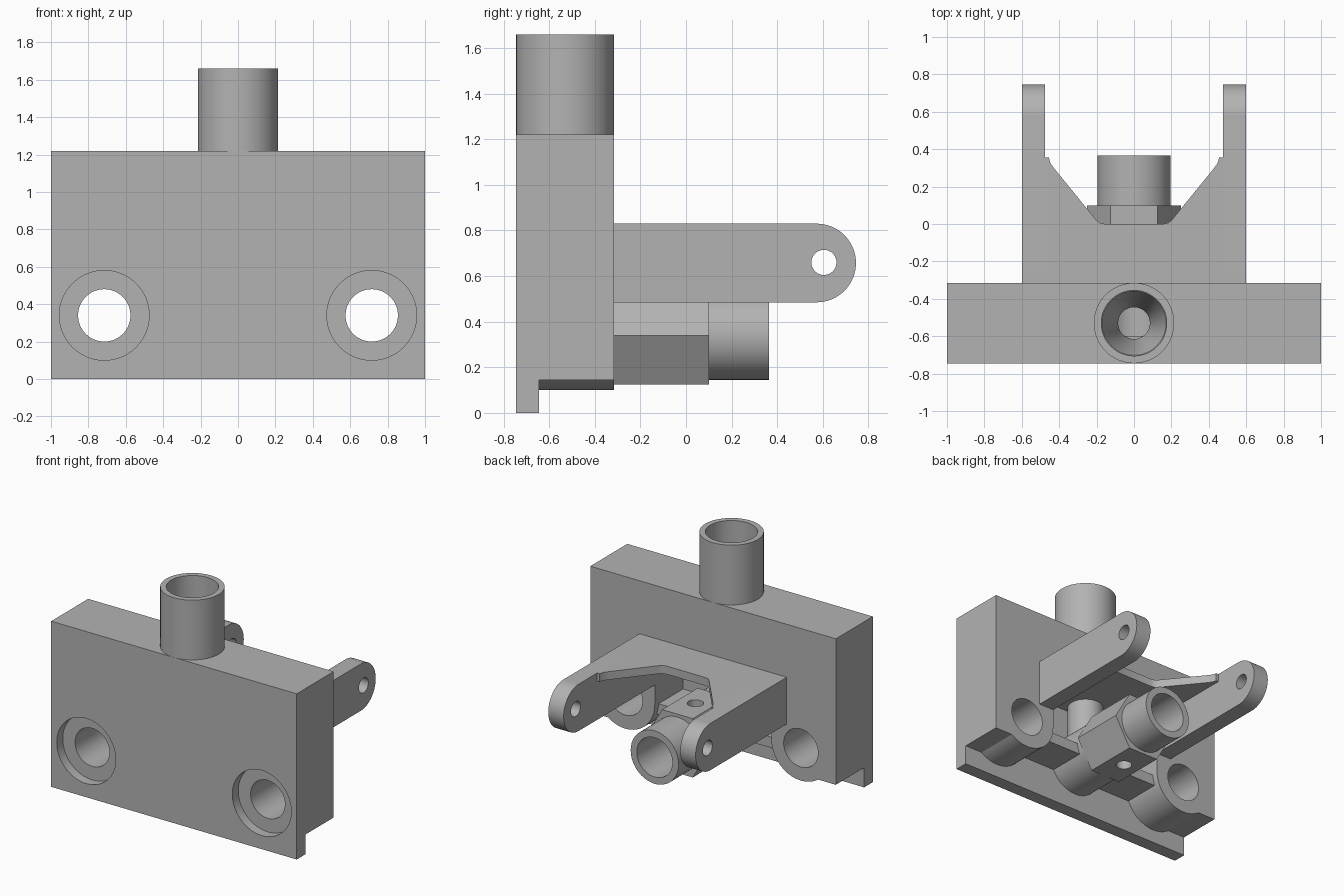
import bpy, bmesh, math

if "Cube" in bpy.data.objects:
    bpy.data.objects.remove(bpy.data.objects["Cube"])

grey = bpy.data.materials.new("mid_grey")
grey.use_nodes = True
grey.diffuse_color = (0.45, 0.45, 0.45, 1)
grey.node_tree.nodes["Principled BSDF"].inputs["Base Color"].default_value = (0.45, 0.45, 0.45, 1)


def arc(cx, cy, r, a0, a1, n=16):
    angles = [math.radians(a0 + (a1 - a0) * i / n) for i in range(n + 1)]
    return [(cx + r * math.cos(a), cy + r * math.sin(a)) for a in angles]


def circle(cx, cy, r, n=64):
    return arc(cx, cy, r, 0, 360, n)[:-1]


def rect(a0, b0, a1, b1):
    return [(a0, b0), (a1, b0), (a1, b1), (a0, b1)]


def prism(name, axis, points, lo, hi, end_points=None):
    """Extrude a 2D outline along an axis; a second outline makes a taper."""
    place = {"X": lambda a, b, h: (h, a, b),
             "Y": lambda a, b, h: (a, h, b),
             "Z": lambda a, b, h: (a, b, h)}[axis]
    bm = bmesh.new()
    low = [bm.verts.new(place(a, b, lo)) for a, b in points]
    high = [bm.verts.new(place(a, b, hi)) for a, b in end_points or points]
    bm.faces.new(low)
    bm.faces.new(high)
    for i in range(len(low)):
        j = (i + 1) % len(low)
        bm.faces.new((low[i], low[j], high[j], high[i]))
    bmesh.ops.recalc_face_normals(bm, faces=bm.faces[:])
    mesh = bpy.data.meshes.new(name)
    bm.to_mesh(mesh)
    bm.free()
    mesh.materials.append(grey)
    obj = bpy.data.objects.new(name, mesh)
    bpy.context.collection.objects.link(obj)
    return obj


def combine(obj, others, operation="DIFFERENCE"):
    """Cut or join helper solids into a part, then discard them."""
    for other in others:
        mod = obj.modifiers.new("combine", "BOOLEAN")
        mod.operation, mod.solver, mod.object = operation, "EXACT", other
        with bpy.context.temp_override(object=obj, active_object=obj):
            bpy.ops.object.modifier_apply(modifier=mod.name)
        bpy.data.objects.remove(other)


FRONT, BACK, WALL = -0.745, -0.315, -0.645
BOLT_X, AXIS_Z, SPOUT_Y = 0.715, 0.34, -0.53

# Body: block hollowed from below and behind, leaving round bolt bosses and a front lip
body = prism("body_block", "Y", rect(-1, 0, 1, 1.22), FRONT, BACK)
dx = math.sqrt(0.24 ** 2 - 0.195 ** 2)
start = -math.degrees(math.atan2(0.195, dx))
half = [(1.1, -0.1), (1.1, 0.145)] + arc(BOLT_X, AXIS_Z, 0.24, start, -180, 24) + [(0.475, 0.77)]
hollow = half + [(-x, z) for x, z in reversed(half)]
cuts = [prism("hollow_cutter", "Y", hollow, WALL, 0)]
for s in (-1, 1):
    cuts.append(prism("bolt_cutter", "Y", circle(s * BOLT_X, AXIS_Z, 0.14), -1, 0))
    cuts.append(prism("counterbore_cutter", "Y", circle(s * BOLT_X, AXIS_Z, 0.24), -1, FRONT + 0.07))
combine(body, cuts)


def bore_cutters():
    wide, narrow = circle(0, SPOUT_Y, 0.175), circle(0, SPOUT_Y, 0.085)
    return [prism("bore_cutter", "Z", narrow, AXIS_Z, 1.1),
            prism("taper_cutter", "Z", narrow, 0.95, 1.25, wide),
            prism("mouth_cutter", "Z", wide, 1.24, 1.8)]


# Spout on top, with its tapered bore running down into the body
spout = prism("spout", "Z", circle(0, SPOUT_Y, 0.215), 1.22, 1.66)
combine(spout, bore_cutters())
combine(body, bore_cutters())

# Outlet pipe: round root, hexagonal middle, round tip
hexagon = circle(0, AXIS_Z, 0.25, 6)
pipe = prism("outlet_pipe", "Y", hexagon, BACK, 0.1)
combine(pipe, [prism("pipe_root", "Y", circle(0, AXIS_Z, 0.215), WALL, BACK + 0.02),
               prism("pipe_tip", "Y", circle(0, AXIS_Z, 0.195), 0.08, 0.365),
               prism("drop_tube", "Z", circle(0, SPOUT_Y, 0.126), AXIS_Z, 0.77)], "UNION")
combine(pipe, [prism("pipe_bore", "Y", circle(0, AXIS_Z, 0.145), -0.6, 0.5),
               prism("drop_bore", "Z", circle(0, SPOUT_Y, 0.085), AXIS_Z, 0.9),
               prism("cross_hole", "Z", circle(0, -0.11, 0.055), 0, 0.7)])

# Ribs tying the pipe root to the bolt bosses
ribs = [prism("rib", "Y", rect(min(s * 0.19, s * 0.49), 0.25, max(s * 0.19, s * 0.49), 0.33), WALL, -0.36)
        for s in (-1, 1)]

# Fork arms with rounded, drilled ends
arms = []
for side, x0 in (("right", -0.6), ("left", 0.475)):
    outline = [(BACK, 0.485)] + arc(0.573, 0.6575, 0.1725, -90, 90, 32) + [(BACK, 0.83)]
    arm = prism(side + "_fork_arm", "X", outline, x0, x0 + 0.125)
    combine(arm, [prism("pin_cutter", "X", circle(0.605, 0.66, 0.055), -1, 1)])
    arms.append(arm)

# Thin web bridging the arms
edge = [(0.475, BACK), (0.475, 0.355), (0.455, 0.355), (0.447, 0.325), (0.425, 0.295),
        (0.205, 0.025), (0.185, 0.007), (0.155, 0)]
web = prism("fork_web", "Z", edge + [(-x, y) for x, y in reversed(edge)], 0.77, 0.83)

# Smooth the round walls, keeping edges sharp
bpy.ops.object.select_all(action="DESELECT")
for part in [body, spout, pipe, web] + ribs + arms:
    part.select_set(True)
bpy.context.view_layer.objects.active = body
bpy.ops.object.shade_smooth_by_angle(angle=math.radians(30))
